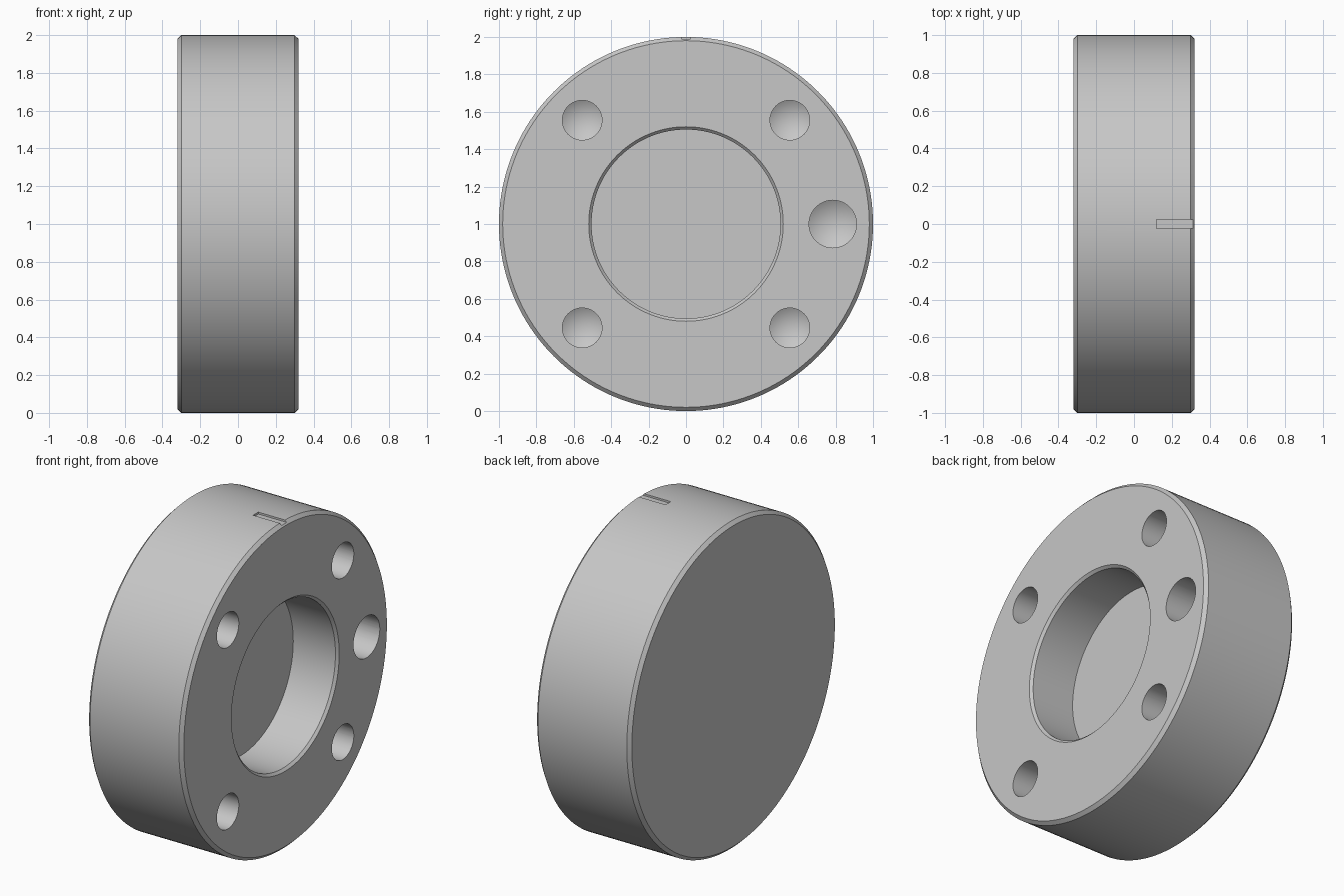
import bpy
import bmesh
from math import tau
from mathutils import Vector

cube = bpy.data.objects.get("Cube")
if cube:
    bpy.data.objects.remove(cube, do_unlink=True)

RADIUS = 1.0
HALF = 0.32          # half thickness
BEVEL = 0.02
PITCH = 0.785        # bolt circle radius
DIAGONAL = PITCH * 0.7071

# Plain grey metal
metal = bpy.data.materials.new("grey_metal")
metal.use_nodes = True
grey = (0.57, 0.57, 0.57, 1)
metal.diffuse_color = grey
metal.node_tree.nodes["Principled BSDF"].inputs["Base Color"].default_value = grey


def finish(name, bm):
    """Turn a bmesh into a linked object."""
    mesh = bpy.data.meshes.new(name)
    bm.to_mesh(mesh)
    bm.free()
    mesh.materials.append(metal)
    obj = bpy.data.objects.new(name, mesh)
    bpy.context.collection.objects.link(obj)
    return obj


def lathe(name, profile, y=0, z=0, steps=64):
    """Revolve (x, radius) points around an axis parallel to x."""
    bm = bmesh.new()
    verts = [bm.verts.new((x, 0, r)) for x, r in profile]
    edges = [bm.edges.new(pair) for pair in zip(verts, verts[1:])]
    bmesh.ops.spin(bm, geom=verts + edges, cent=(0, 0, 0), axis=(1, 0, 0),
                   angle=tau, steps=steps)
    bmesh.ops.remove_doubles(bm, verts=bm.verts, dist=0.0001)
    bmesh.ops.recalc_face_normals(bm, faces=bm.faces)
    bmesh.ops.translate(bm, verts=bm.verts, vec=Vector((0, y, z)))
    return finish(name, bm)


def drill(name, y, z, radius, depth=0.35):
    """Cutter for a blind hole with a conical end."""
    end = HALF - depth
    return lathe(name, [(end - 0.6 * radius, 0), (end, radius),
                        (HALF + 0.1, radius), (HALF + 0.1, 0)], y, z)


# Chamfered disc with a blind central bore
body = lathe("disc_body", [
    (-HALF, 0), (-HALF, RADIUS - BEVEL), (-HALF + BEVEL, RADIUS),
    (HALF - BEVEL, RADIUS), (HALF, RADIUS - BEVEL),
    (HALF, 0.52), (HALF - 0.015, 0.505), (0.02, 0.505), (0.02, 0),
], z=RADIUS, steps=160)

# Four small holes and one larger side hole
cutters = [drill("bolt_hole_cutter", sy * DIAGONAL, RADIUS + sz * DIAGONAL, 0.106)
           for sy in (-1, 1) for sz in (-1, 1)]
cutters.append(drill("side_hole_cutter", PITCH, RADIUS, 0.127))

# Shallow index groove on top of the rim
bm = bmesh.new()
bmesh.ops.create_cube(bm, size=1)
bmesh.ops.scale(bm, verts=bm.verts, vec=(0.3, 0.05, 0.1))
bmesh.ops.translate(bm, verts=bm.verts, vec=(0.27, 0, 2 * RADIUS + 0.038))
cutters.append(finish("groove_cutter", bm))

# Cut everything, then remove the cutters
bpy.context.view_layer.objects.active = body
body.select_set(True)
for cutter in cutters:
    cutter.hide_render = True
    mod = body.modifiers.new("cut", "BOOLEAN")
    mod.operation = "DIFFERENCE"
    mod.solver = "EXACT"
    mod.object = cutter
    bpy.ops.object.modifier_apply(modifier=mod.name)
    bpy.data.objects.remove(cutter, do_unlink=True)

bpy.ops.object.shade_smooth_by_angle(angle=0.5)
